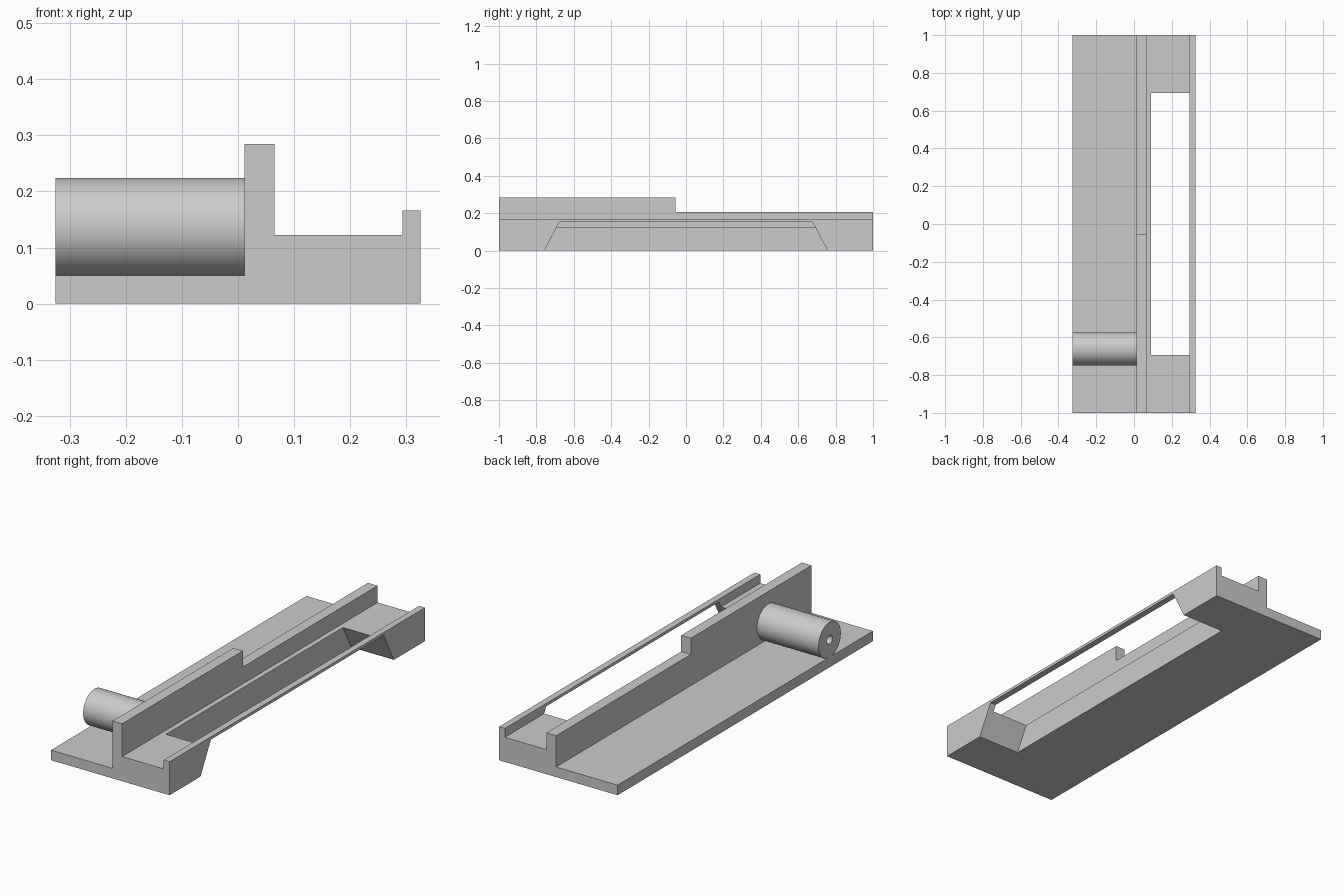
import bpy, bmesh
from math import pi, radians
from mathutils import Vector

cube = bpy.data.objects.get("Cube")
if cube:
    bpy.data.objects.remove(cube, do_unlink=True)

grey = bpy.data.materials.new("light grey")
grey.use_nodes = True
colour = (0.6, 0.6, 0.6, 1)
grey.diffuse_color = colour
grey.node_tree.nodes["Principled BSDF"].inputs["Base Color"].default_value = colour


def finish(name, bm):
    bmesh.ops.recalc_face_normals(bm, faces=bm.faces)
    mesh = bpy.data.meshes.new(name)
    bm.to_mesh(mesh)
    bm.free()
    mesh.materials.append(grey)
    obj = bpy.data.objects.new(name, mesh)
    bpy.context.collection.objects.link(obj)
    return obj


def prism(name, points, direction):
    """Extrude a closed outline along a direction."""
    bm = bmesh.new()
    face = bm.faces.new([bm.verts.new(p) for p in points])
    new = bmesh.ops.extrude_face_region(bm, geom=[face])["geom"]
    verts = [v for v in new if isinstance(v, bmesh.types.BMVert)]
    bmesh.ops.translate(bm, verts=verts, vec=direction)
    return finish(name, bm)


def activate(obj):
    bpy.ops.object.select_all(action="DESELECT")
    obj.select_set(True)
    bpy.context.view_layer.objects.active = obj


def cut(target, cutter):
    mod = target.modifiers.new("cut", "BOOLEAN")
    mod.operation = "DIFFERENCE"
    mod.solver = "EXACT"
    mod.object = cutter
    activate(target)
    bpy.ops.object.modifier_apply(modifier=mod.name)
    bpy.data.objects.remove(cutter, do_unlink=True)


HALF = 0.325            # half width
SHELF = 0.05            # height of the thin shelf
WALL_L, WALL_R = 0.012, 0.065

# Body: one cross-section with shelf, tall wall, channel floor and lip
section = [(-HALF, 0), (HALF, 0), (HALF, 0.166), (0.293, 0.166), (0.293, 0.122),
           (WALL_R, 0.122), (WALL_R, 0.285), (WALL_L, 0.285),
           (WALL_L, SHELF), (-HALF, SHELF)]
body = prism("body", [(x, -1, z) for x, z in section], (0, 2, 0))

# Lower rear half of the wall
step = [(-0.1, -0.055, 0.205), (0.2, -0.055, 0.205), (0.2, 1.1, 0.205), (-0.1, 1.1, 0.205)]
cut(body, prism("step_cutter", step, (0, 0, 0.2)))

# Sloped-end opening under the lip
slope = (0.757 - 0.677) / 0.152
bottom, top = -0.05, 0.152
wide = 0.757 - slope * bottom
opening = [(0.09, -wide, bottom), (0.09, wide, bottom), (0.09, 0.677, top), (0.09, -0.677, top)]
cut(body, prism("opening_cutter", opening, (0.4, 0, 0)))

# Hollow roller lying across the shelf, spun from a rectangular profile
centre = Vector((0, -0.661, 0.1365))
bm = bmesh.new()
ring = [bm.verts.new(centre + Vector((x, 0, r)))
        for x, r in [(-HALF, 0.021), (-HALF, 0.0875), (WALL_L, 0.0875), (WALL_L, 0.021)]]
edges = [bm.edges.new((ring[i], ring[(i + 1) % 4])) for i in range(4)]
bmesh.ops.spin(bm, geom=ring + edges, cent=centre, axis=(1, 0, 0), angle=2 * pi,
               steps=64, use_merge=True)
bmesh.ops.remove_doubles(bm, verts=bm.verts, dist=1e-5)
roller = finish("roller", bm)
activate(roller)
bpy.ops.object.shade_smooth_by_angle(angle=radians(30))
